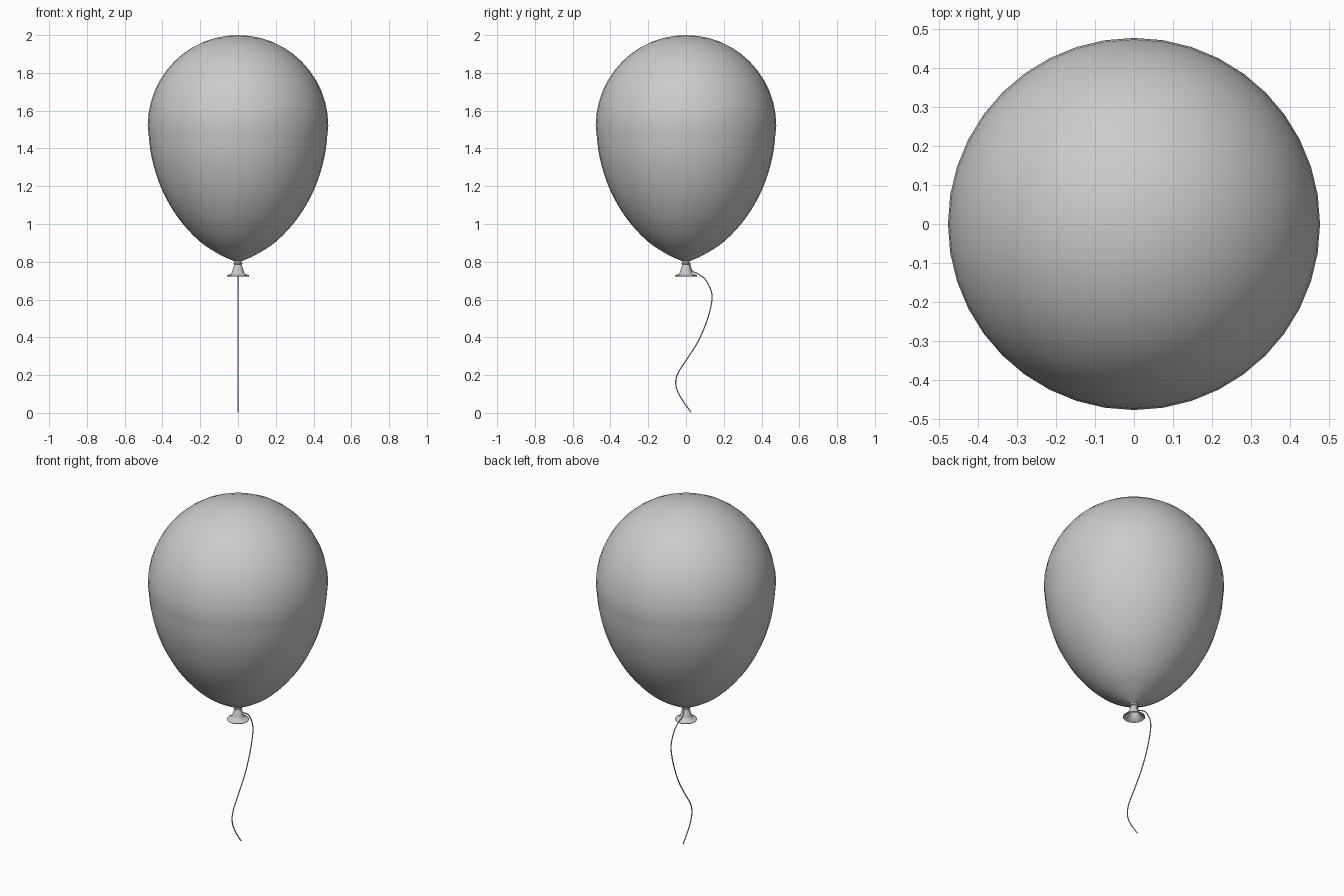
import bpy, bmesh, math
from mathutils import Vector

if "Cube" in bpy.data.objects:
    bpy.data.objects.remove(bpy.data.objects["Cube"])

SIDES = 40


def smooth_path(pts, steps):
    """Catmull-Rom interpolation through the given points."""
    p = [Vector(q) for q in pts]
    p = [2 * p[0] - p[1]] + p + [2 * p[-1] - p[-2]]
    out = []
    for i in range(1, len(p) - 2):
        a, b, c, d = p[i - 1:i + 3]
        for s in range(steps):
            t = s / steps
            out.append(0.5 * (2 * b + (c - a) * t + (2 * a - 5 * b + 4 * c - d) * t * t
                              + (3 * b - a - 3 * c + d) * t ** 3))
    return out + [p[-2]]


def lathe(name, profile, angle):
    """Spin an (r, z) profile around the z axis."""
    bm = bmesh.new()
    rings = []
    for r, z in profile:
        if r < 1e-5:
            rings.append([bm.verts.new((0, 0, z))])
        else:
            rings.append([bm.verts.new((r * math.cos(k * math.tau / SIDES),
                                        r * math.sin(k * math.tau / SIDES), z))
                          for k in range(SIDES)])
    for a, b in zip(rings, rings[1:]):
        for k in range(SIDES):
            n = (k + 1) % SIDES
            quad = [a[k % len(a)], b[k % len(b)], b[n % len(b)], a[n % len(a)]]
            bm.faces.new(list(dict.fromkeys(quad)))
    bmesh.ops.recalc_face_normals(bm, faces=bm.faces[:])
    me = bpy.data.meshes.new(name)
    bm.to_mesh(me)
    bm.free()
    ob = bpy.data.objects.new(name, me)
    bpy.context.collection.objects.link(ob)
    bpy.context.view_layer.objects.active = ob
    ob.select_set(True)
    bpy.ops.object.shade_smooth_by_angle(angle=math.radians(angle))
    ob.select_set(False)
    return ob


# Balloon body: round crown, tapering lower half
crown = [(0.478 * math.sin(a), 1.52 + 0.48 * math.cos(a))
         for a in (i * math.pi / 24 for i in range(12))]
taper = smooth_path([(0.478, 1.52), (0.457, 1.35), (0.402, 1.18), (0.315, 1.03),
                     (0.205, 0.91), (0.1, 0.84), (0.02, 0.803)], 4)
lathe("balloon_body", crown + [tuple(v) for v in taper], 60)

# Flared neck, hollow underneath
outer = smooth_path([(0.02, 0.806), (0.018, 0.79), (0.026, 0.765), (0.036, 0.738),
                     (0.057, 0.729)], 3)
lip = [(0.059, 0.725), (0.056, 0.721)]
inner = [(0.046, 0.727), (0.033, 0.737), (0.022, 0.765), (0.012, 0.785), (0, 0.79)]
lathe("balloon_neck", [tuple(v) for v in outer] + lip + inner, 60)

# String tied round the neck
bpy.ops.mesh.primitive_torus_add(location=(0, 0, 0.79), major_radius=0.02, minor_radius=0.004,
                                 major_segments=24, minor_segments=8)
knot = bpy.context.object
knot.name = "string_loop"
bpy.ops.object.shade_smooth()

# Wavy hanging string
path = smooth_path([(0.02, 0.788), (0.033, 0.752), (0.07, 0.732), (0.108, 0.698), (0.138, 0.62),
                    (0.118, 0.51), (0.07, 0.39), (0.012, 0.295), (-0.043, 0.21),
                    (-0.054, 0.15), (-0.03, 0.085), (0.027, 0.003)], 5)
cu = bpy.data.curves.new("string", 'CURVE')
cu.dimensions = '3D'
cu.bevel_depth = 0.003
cu.bevel_resolution = 2
cu.use_fill_caps = True
sp = cu.splines.new('POLY')
sp.points.add(len(path) - 1)
for pt, v in zip(sp.points, path):
    pt.co = (0, v.x, v.y, 1)
sp.use_smooth = True
string = bpy.data.objects.new("string", cu)
bpy.context.collection.objects.link(string)
